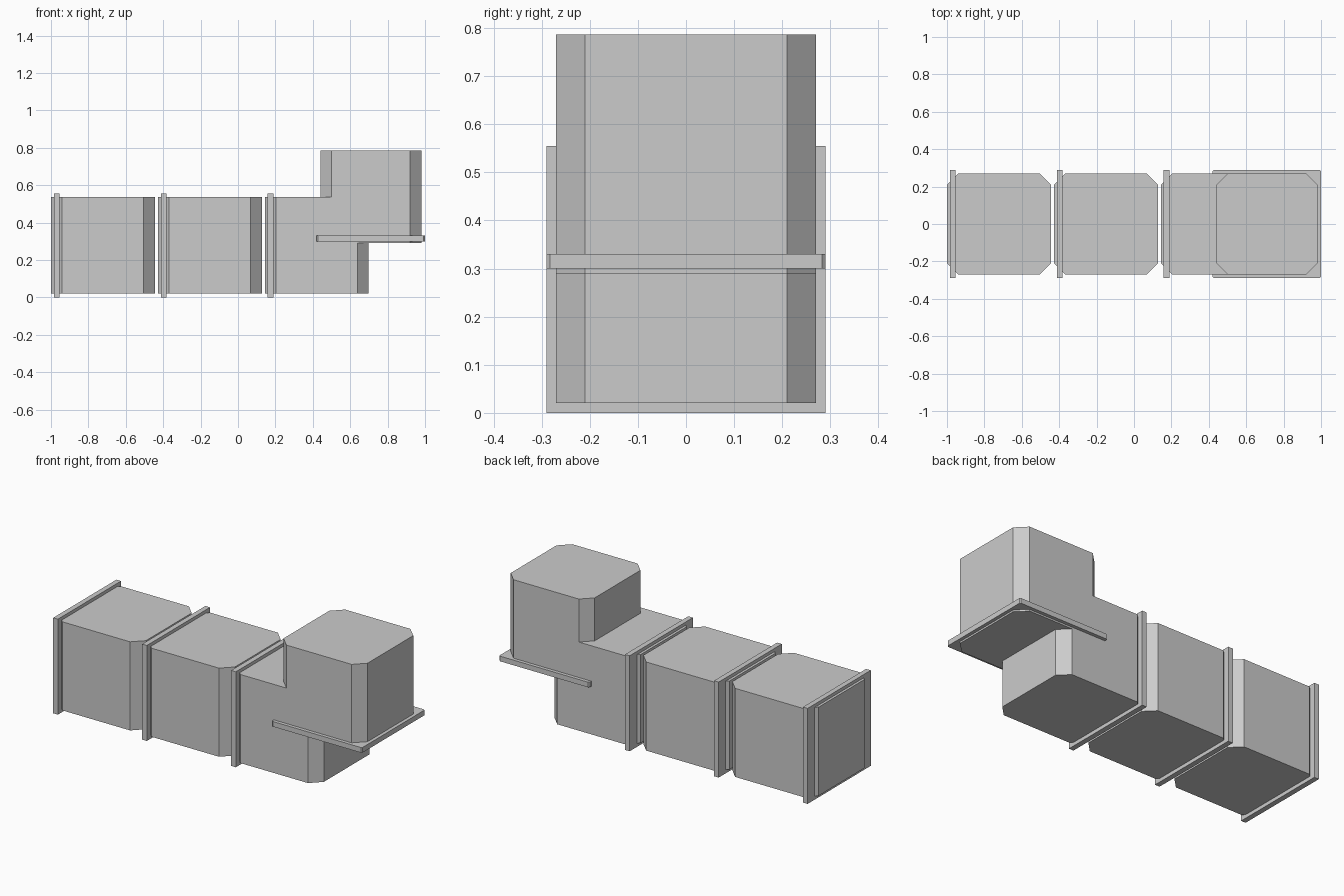
import bpy, bmesh

if "Cube" in bpy.data.objects:
    bpy.data.objects.remove(bpy.data.objects["Cube"])


def block(name, x, y, z, chamfer=0.0):
    """Box between the given (min, max) ranges, vertical corners optionally cut flat."""
    (x0, x1), (y0, y1), (z0, z1) = x, y, z
    c = chamfer
    if c:
        outline = [(x0 + c, y0), (x1 - c, y0), (x1, y0 + c), (x1, y1 - c),
                   (x1 - c, y1), (x0 + c, y1), (x0, y1 - c), (x0, y0 + c)]
    else:
        outline = [(x0, y0), (x1, y0), (x1, y1), (x0, y1)]
    bm = bmesh.new()
    base = bm.faces.new([bm.verts.new((px, py, z0)) for px, py in outline])
    ext = bmesh.ops.extrude_face_region(bm, geom=[base], use_keep_orig=True)
    top = [v for v in ext["geom"] if isinstance(v, bmesh.types.BMVert)]
    bmesh.ops.translate(bm, verts=top, vec=(0, 0, z1 - z0))
    bmesh.ops.recalc_face_normals(bm, faces=bm.faces)
    mesh = bpy.data.meshes.new(name)
    bm.to_mesh(mesh)
    bm.free()
    obj = bpy.data.objects.new(name, mesh)
    bpy.context.collection.objects.link(obj)
    return obj


# Row of three duct sections, each with a flange collar near its left end
names = ("left", "middle", "right")
bodies = []
for i, n in enumerate(names):
    x = -1.0 + 0.572 * i
    bodies.append(block(f"{n}_section", (x, x + 0.555), (-0.27, 0.27), (0.021, 0.536), 0.06))
    block(f"{n}_flange", (x + 0.015, x + 0.045), (-0.29, 0.29), (0.0, 0.555))

# Raised section, merged into the right section where their sides are flush
raised = block("raised_section", (0.44, 0.98), (-0.27, 0.27), (0.29, 0.786), 0.06)
raised.hide_render = True
joint = bodies[-1].modifiers.new("merge_raised", "BOOLEAN")
joint.operation = "UNION"
joint.solver = "EXACT"
joint.object = raised
bpy.context.view_layer.objects.active = bodies[-1]
bpy.ops.object.modifier_apply(modifier=joint.name)
bpy.data.objects.remove(raised)

# Horizontal flange around the raised section, with slightly clipped corners
block("raised_flange", (0.42, 1.0), (-0.29, 0.29), (0.3, 0.33), 0.007)
